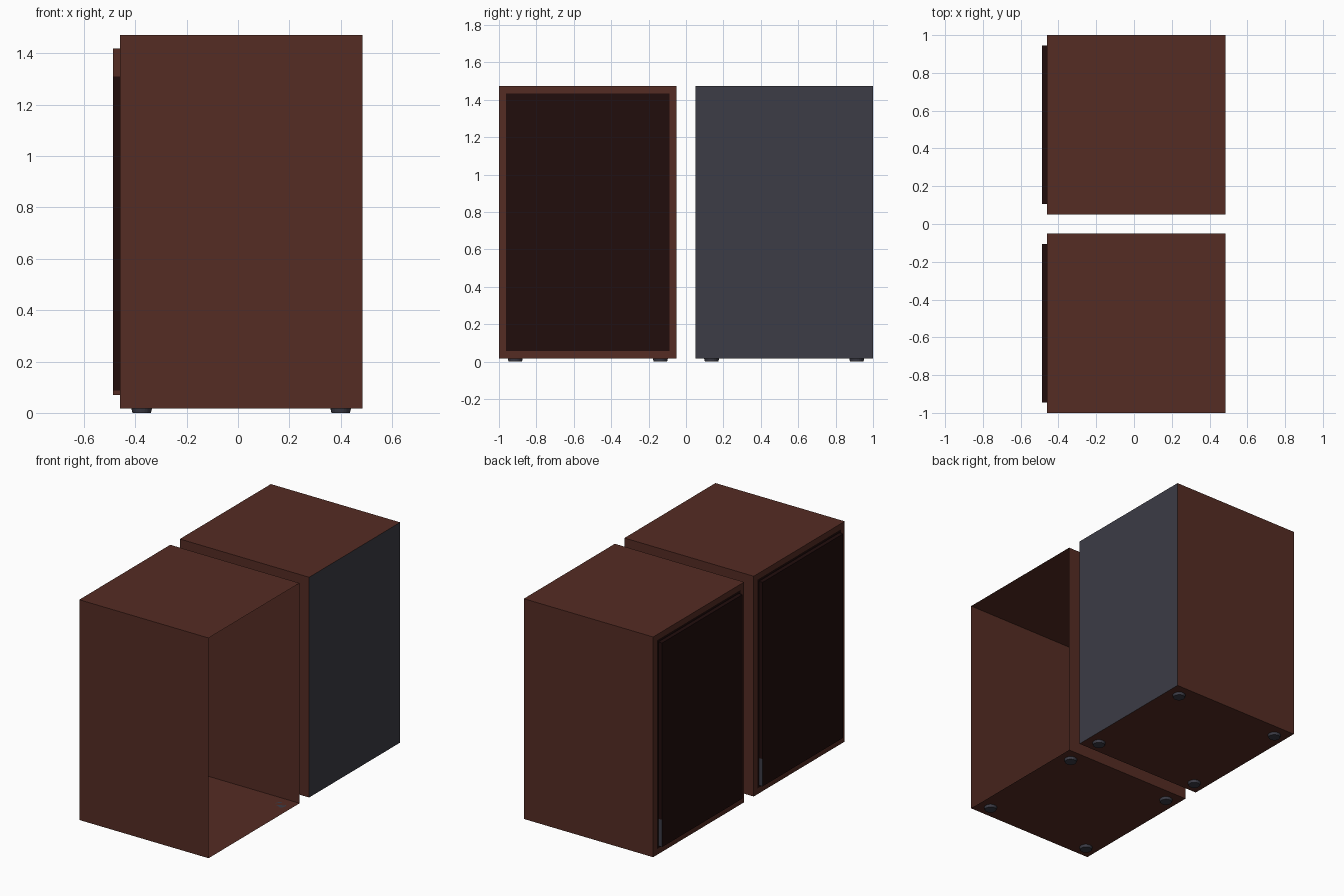
import bpy, bmesh
from mathutils import Matrix

if "Cube" in bpy.data.objects:
    bpy.data.objects.remove(bpy.data.objects["Cube"])


def material(name, rgb):
    m = bpy.data.materials.new(name)
    m.diffuse_color = (*rgb, 1)
    m.use_nodes = True
    m.node_tree.nodes["Principled BSDF"].inputs["Base Color"].default_value = m.diffuse_color
    return m


wood = material("brown wood", (0.091, 0.025, 0.017))
cloth = material("dark grille cloth", (0.015, 0.004, 0.0037))
grey = material("slate grey", (0.045, 0.045, 0.061))

X0, X1 = -0.46, 0.485          # cabinet front and back
Z0, Z1 = 0.017, 1.472          # cabinet bottom and top
HALF = 0.475                   # half the cabinet width


def finish(bm, name, mats):
    me = bpy.data.meshes.new(name)
    bm.to_mesh(me)
    bm.free()
    for m in mats:
        me.materials.append(m)
    ob = bpy.data.objects.new(name, me)
    bpy.context.collection.objects.link(ob)
    return ob


def box(bm, x0, x1, y0, y1, z0, z1):
    mat = Matrix.Translation(((x0 + x1) / 2, (y0 + y1) / 2, (z0 + z1) / 2))
    mat = mat @ Matrix.Diagonal((x1 - x0, y1 - y0, z1 - z0, 1))
    bmesh.ops.create_cube(bm, size=1, matrix=mat)
    bm.normal_update()


def face_towards(bm, axis, sign):
    return [f for f in bm.faces if f.normal[axis] * sign > 0.9]


def cabinet(name, yc, closed):
    # thin-walled shell: dark panel inset in the front, back open or grey
    bm = bmesh.new()
    box(bm, X0, X1, yc - HALF, yc + HALF, Z0, Z1)
    back = face_towards(bm, 0, 1)
    if closed:
        back[0].material_index = 2
    else:
        bmesh.ops.delete(bm, geom=back, context='FACES_ONLY')
    front = face_towards(bm, 0, -1)
    bmesh.ops.inset_region(bm, faces=front, thickness=0.054)
    front[0].material_index = 1
    finish(bm, name, [wood, cloth, grey])


def grille(name, yc):
    # shallow cover on the front, open where it meets the cabinet
    bm = bmesh.new()
    box(bm, X0 - 0.027, X0, yc - 0.42, yc + 0.42, 0.07, 1.418)
    bmesh.ops.delete(bm, geom=face_towards(bm, 0, 1), context='FACES_ONLY')
    for z in (0.087, 0.25, 1.31):
        bmesh.ops.bisect_plane(bm, geom=bm.verts[:] + bm.edges[:] + bm.faces[:],
                               plane_co=(0, 0, z), plane_no=(0, 0, 1))
    bm.normal_update()
    # brown ends on one edge, grey lower end on the other
    for f in face_towards(bm, 1, -1):
        z = f.calc_center_median().z
        f.material_index = 1 if z > 1.31 or z < 0.087 else 0
    for f in face_towards(bm, 1, 1):
        f.material_index = 2 if f.calc_center_median().z < 0.25 else 0
    finish(bm, name, [cloth, wood, grey])


def foot(name, x, y):
    # low round foot with a slightly tapered base
    bm = bmesh.new()
    bmesh.ops.create_cone(bm, cap_ends=True, segments=20, radius1=0.036,
                          radius2=0.04, depth=Z0,
                          matrix=Matrix.Translation((x, y, Z0 / 2)))
    finish(bm, name, [grey])


for side, yc, closed in (("near", -0.525, False), ("far", 0.525, True)):
    cabinet(side + "_cabinet", yc, closed)
    grille(side + "_grille", yc)
    for i, x in enumerate((-0.375, 0.4)):
        for j, dy in enumerate((-0.388, 0.388)):
            foot(f"{side}_foot_{i}{j}", x, yc + dy)
